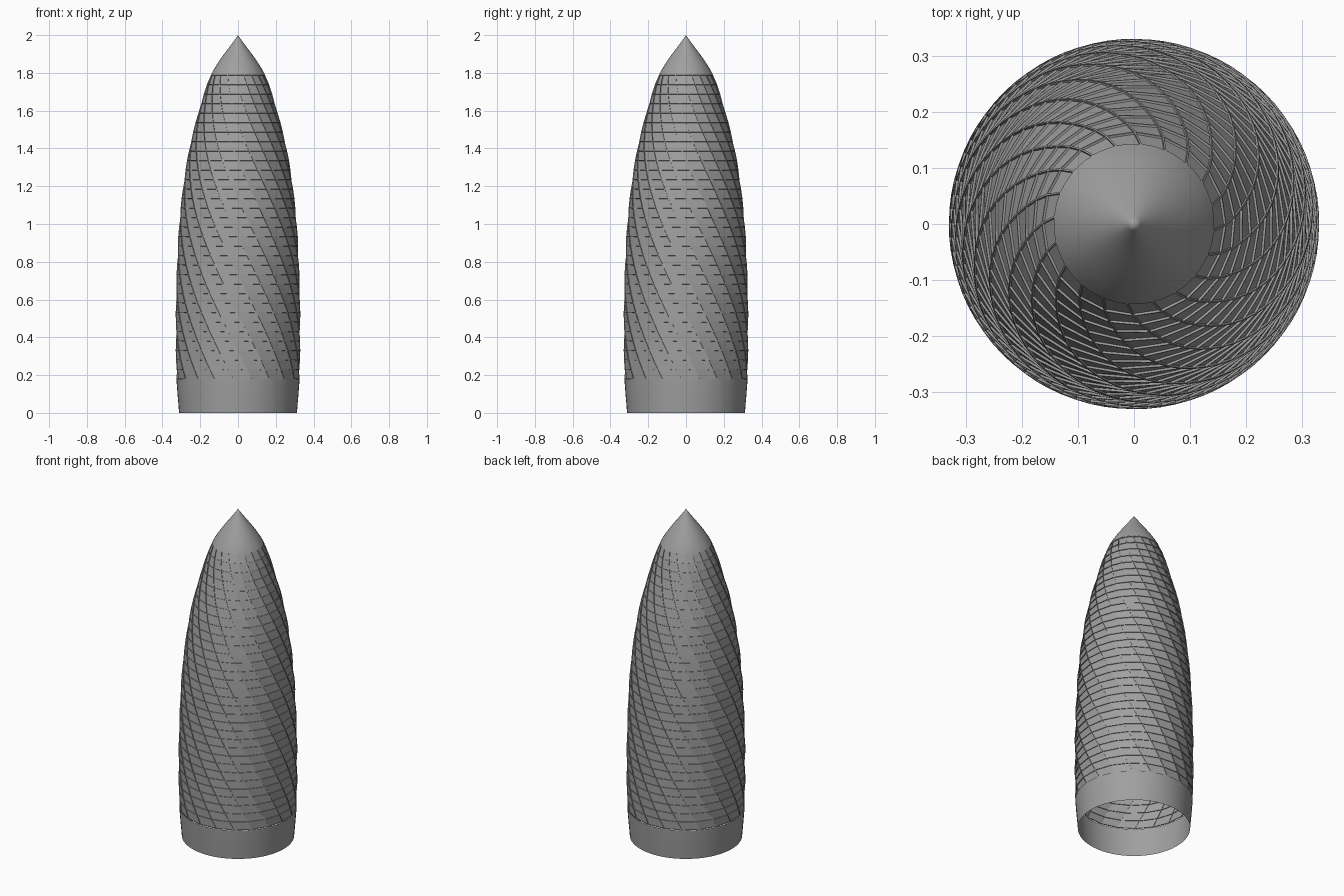
import bpy
import bmesh
import math

cube = bpy.data.objects.get("Cube")
if cube:
    bpy.data.objects.remove(cube, do_unlink=True)

# Outline radius at even height steps from the ground to the tip
RADII = [0.312, 0.327, 0.33, 0.329, 0.323, 0.312, 0.291, 0.258, 0.207, 0.138, 0.0]
STEP = 0.2
COLUMNS, ROWS = 20, 32
LOW, HIGH = 0.18, 1.79
TWIST = math.radians(-144)
PHASE = math.radians(13)


def radius(z):
    """Smooth curve through the outline radii."""
    last = len(RADII) - 1
    i = min(int(z / STEP), last - 1)
    t = z / STEP - i
    b, c = RADII[i], RADII[i + 1]
    a = RADII[i - 1] if i > 0 else 2 * b - c
    d = RADII[i + 2] if i + 2 <= last else 2 * c - b
    m, n = (c - a) / 2, (d - b) / 2
    return b + t * (m + t * (3 * (c - b) - 2 * m - n + t * (2 * (b - c) + m + n)))


def shell(name, low, high, rows, columns, twist=0.0):
    """Open surface of revolution whose columns may wind around the axis."""
    bm = bmesh.new()
    rings = []
    for k in range(rows + 1):
        f = k / rows
        z = low + (high - low) * f
        r = max(radius(z), 0.0)
        turn = PHASE + twist * f
        angles = [turn + math.tau * j / columns for j in range(columns)]
        rings.append([bm.verts.new((r * math.cos(a), r * math.sin(a), z)) for a in angles])
    for lower, upper in zip(rings, rings[1:]):
        for j in range(columns):
            n = (j + 1) % columns
            bm.faces.new((lower[j], lower[n], upper[n], upper[j]))
    bm.normal_update()
    return name, bm


def finish(part, smooth):
    name, bm = part
    bmesh.ops.remove_doubles(bm, verts=bm.verts[:], dist=0.00001)
    mesh = bpy.data.meshes.new(name)
    bm.to_mesh(mesh)
    bm.free()
    mesh.materials.append(grey)
    mesh.polygons.foreach_set("use_smooth", [smooth] * len(mesh.polygons))
    obj = bpy.data.objects.new(name, mesh)
    bpy.context.collection.objects.link(obj)
    return obj


grey = bpy.data.materials.new("cladding_grey")
grey.use_nodes = True
colour = (0.35, 0.35, 0.35, 1.0)
grey.diffuse_color = colour
grey.node_tree.nodes["Principled BSDF"].inputs["Base Color"].default_value = colour

# Plain band around the open foot
finish(shell("base_band", 0.0, LOW, 6, COLUMNS * 3), True)

# Smooth pointed dome
finish(shell("nose_cap", HIGH, 2.0, 12, COLUMNS * 3), True)

# Winding lattice with a shallow flat pane sunk into each cell
facade = shell("spiral_facade", LOW, HIGH, ROWS, COLUMNS, TWIST)
panes = facade[1].faces[:]
bmesh.ops.inset_individual(facade[1], faces=panes, thickness=0.0025)
bmesh.ops.inset_individual(facade[1], faces=panes, thickness=0.0003, depth=-0.004)
finish(facade, False)
